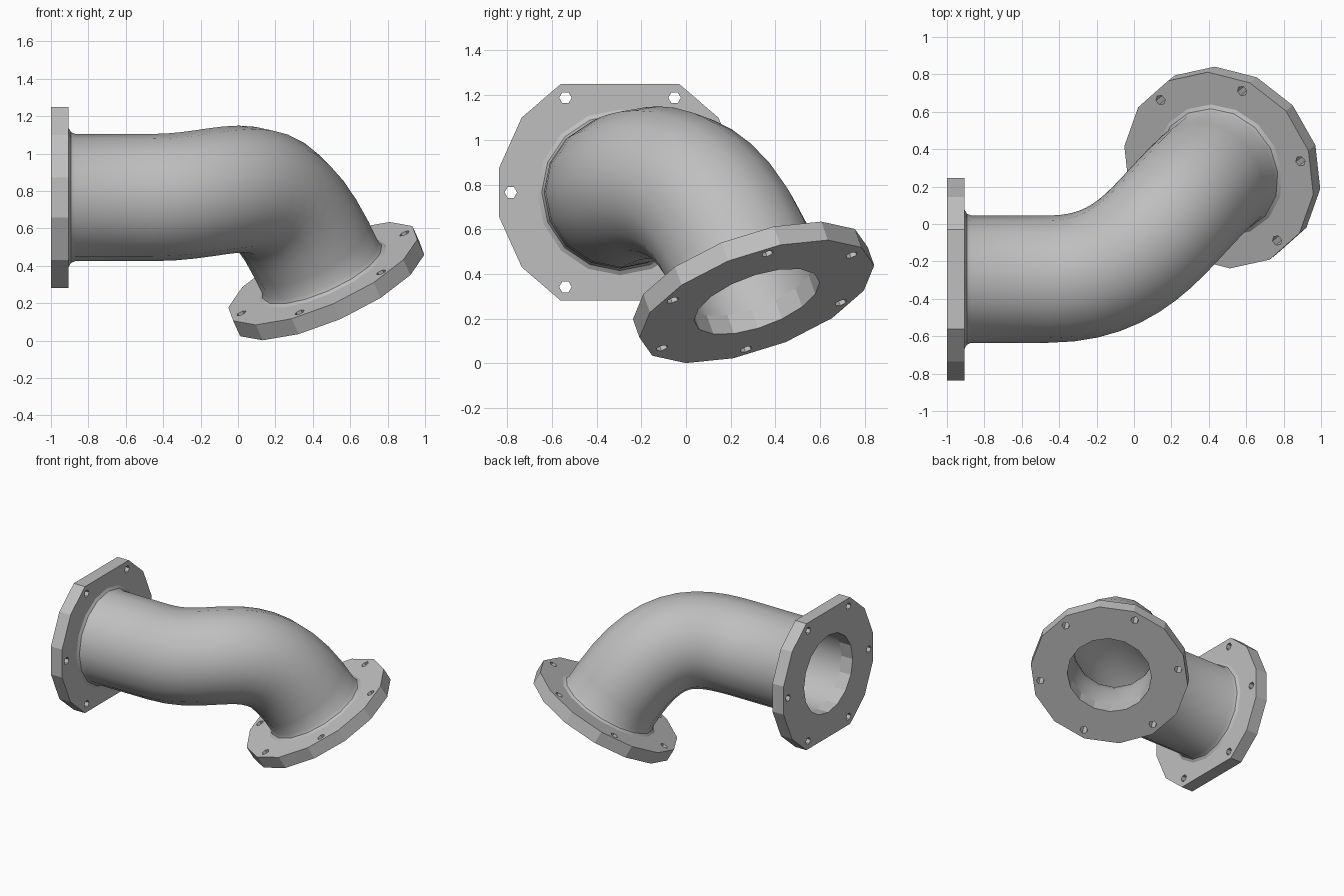
import bpy, bmesh
from math import cos, sin, radians, pi
from mathutils import Vector

cube = bpy.data.objects.get("Cube")
if cube:
    bpy.data.objects.remove(cube, do_unlink=True)

metal = bpy.data.materials.new("cast grey metal")
metal.use_nodes = True
GREY = (0.52, 0.52, 0.52, 1)
metal.diffuse_color = GREY
metal.node_tree.nodes["Principled BSDF"].inputs["Base Color"].default_value = GREY

SIDES = 16
OUTER, BORE = 0.34, 0.295
THICK = 0.095


def finish(bm, name, smooth=False):
    bmesh.ops.recalc_face_normals(bm, faces=bm.faces[:])
    mesh = bpy.data.meshes.new(name)
    bm.to_mesh(mesh)
    bm.free()
    mesh.materials.append(metal)
    obj = bpy.data.objects.new(name, mesh)
    bpy.context.collection.objects.link(obj)
    if smooth:
        bpy.ops.object.select_all(action='DESELECT')
        obj.select_set(True)
        bpy.context.view_layer.objects.active = obj
        bpy.ops.object.shade_smooth_by_angle(angle=radians(32))
    return obj


def circle(centre, u, v, radius, angles):
    return [centre + (u * cos(a) + v * sin(a)) * radius for a in angles]


def even(n, start=0.0):
    return [start + 2 * pi * i / n for i in range(n)]


def flange(name, centre, outward, ref, rim_angles, bore_u, bore_v):
    """Plate with a bore and six bolt holes; ref points at one hole."""
    n = outward.normalized()
    u = (ref - n * ref.dot(n)).normalized()
    v = (-n).cross(u)
    loops = [circle(centre, u, v, 0.552, rim_angles),
             circle(centre, bore_u, bore_v, BORE, even(SIDES))]
    for a in even(6):
        hole = circle(centre, u, v, 0.488, [a])[0]
        loops.append(circle(hole, u, v, 0.028, even(6)))
    bm = bmesh.new()
    edges = []
    for loop in loops:
        vs = [bm.verts.new(p) for p in loop]
        edges += [bm.edges.new((vs[i - 1], vs[i])) for i in range(len(vs))]
    bmesh.ops.triangle_fill(bm, edges=edges, use_beauty=True, normal=n)
    out = bmesh.ops.extrude_face_region(bm, geom=bm.faces[:])
    moved = [g for g in out["geom"] if isinstance(g, bmesh.types.BMVert)]
    bmesh.ops.translate(bm, verts=moved, vec=n * THICK)
    bmesh.ops.dissolve_limit(bm, angle_limit=radians(1), verts=bm.verts[:],
                             edges=bm.edges[:])
    return finish(bm, name)


# Centre line: straight inlet, then a curve turning sideways and down
inlet_dir = Vector((1, 0, 0))
outlet_dir = Vector((0.39, 0.31, -0.866)).normalized()
inlet = Vector((-0.905, -0.295, 0.765))
outlet = Vector((0.472, 0.302, 0.318)) - outlet_dir * THICK / 2
p0 = Vector((-0.46, inlet.y, inlet.z))
p1 = p0 + inlet_dir * 0.5
p2 = outlet - outlet_dir * 0.75

# Each station is (point, tangent, outer radius); the ends flare as fillets
FILLET = [(0.0, 0.37), (0.012, 0.35), (0.035, OUTER)]
stations = [(inlet + inlet_dir * d, inlet_dir, r) for d, r in FILLET]
STEPS = 14
for i in range(STEPS):
    t = i / STEPS
    s = 1 - t
    pos = p0 * s**3 + p1 * 3 * s * s * t + p2 * 3 * s * t * t + outlet * t**3
    tan = (p1 - p0) * s * s + (p2 - p1) * 2 * s * t + (outlet - p2) * t * t
    stations.append((pos, tan.normalized(), OUTER))
stations += [(outlet - outlet_dir * d, outlet_dir, r) for d, r in reversed(FILLET)]

# Pipe: outer and inner walls swept together without twist
bm = bmesh.new()
u = Vector((0, 0, 1))
outer_rings, inner_rings, frames = [], [], []
for pos, tan, radius in stations:
    u = (u - tan * u.dot(tan)).normalized()
    v = tan.cross(u)
    frames.append((u.copy(), v))
    for rings, r in ((outer_rings, radius), (inner_rings, BORE)):
        rings.append([bm.verts.new(p) for p in circle(pos, u, v, r, even(SIDES))])


def bridge(a, b):
    for i in range(SIDES):
        bm.faces.new((a[i - 1], a[i], b[i], b[i - 1]))


for rings in (outer_rings, inner_rings):
    for a, b in zip(rings, rings[1:]):
        bridge(a, b)
for end in (0, -1):
    bridge(outer_rings[end], inner_rings[end])
finish(bm, "bent_pipe", smooth=True)

# Inlet flange: rounded at both sides, flat at top and bottom
quarter = [radians(a) for a in (11.2, 37.3, 61.3)]
half = quarter + [pi - a for a in reversed(quarter)]
flange("inlet_flange", inlet, -inlet_dir, Vector((0, -1, 0)),
       half + [a + pi for a in half], *frames[0])

# Outlet flange: full round rim
flange("outlet_flange", outlet, outlet_dir, Vector((0.125, 0.425, 0.208)),
       even(14, radians(-3)), *frames[-1])
